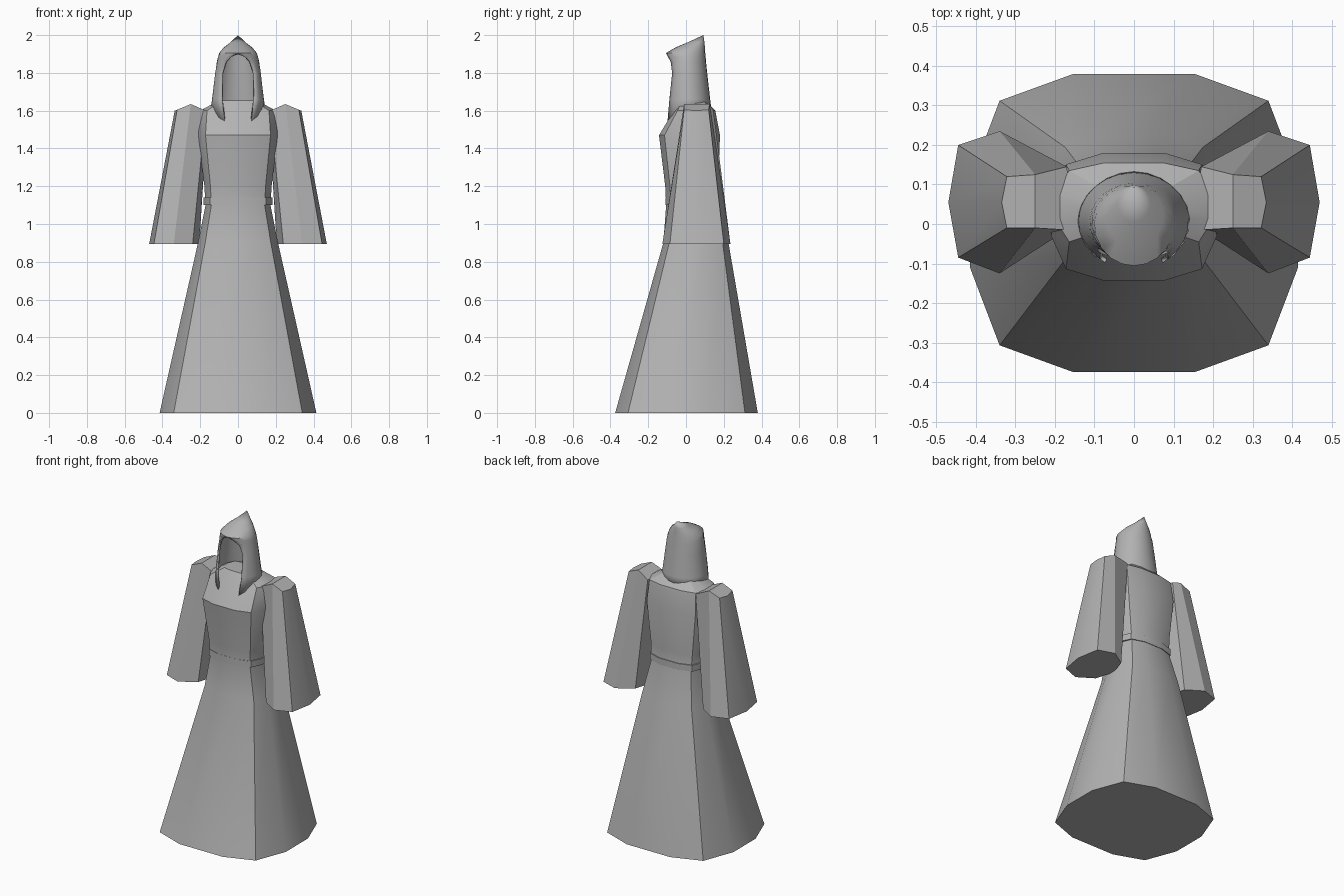
import bpy
import bmesh
from math import sin, cos, pi, radians

start_cube = bpy.data.objects.get("Cube")
if start_cube:
    bpy.data.objects.remove(start_cube, do_unlink=True)

cloth = bpy.data.materials.new("grey cloth")
cloth.use_nodes = True
grey = (0.45, 0.45, 0.45, 1)
cloth.diffuse_color = grey
cloth.node_tree.nodes["Principled BSDF"].inputs["Base Color"].default_value = grey


def finish(name, bm, angle, recalc=True):
    """Turn a bmesh into a named, shaded object."""
    if recalc:
        bmesh.ops.recalc_face_normals(bm, faces=bm.faces)
    mesh = bpy.data.meshes.new(name)
    bm.to_mesh(mesh)
    bm.free()
    mesh.materials.append(cloth)
    obj = bpy.data.objects.new(name, mesh)
    bpy.context.collection.objects.link(obj)
    bpy.ops.object.select_all(action="DESELECT")
    obj.select_set(True)
    bpy.context.view_layer.objects.active = obj
    bpy.ops.object.shade_smooth_by_angle(angle=radians(angle))
    return obj


def loft(bm, rows, closed=True):
    """Join successive rows of points with quads; returns the vertex rows."""
    verts = [[bm.verts.new(p) for p in row] for row in rows]
    count = len(rows[0])
    for low, high in zip(verts, verts[1:]):
        for i in range(count if closed else count - 1):
            j = (i + 1) % count
            bm.faces.new((low[i], low[j], high[j], high[i]))
    return verts


# Twelve-sided body section: width and front/back limits at a height
HALF_SECTION = ((0.37, -1), (0.82, -0.82), (1, -0.3),
                (1, 0.3), (0.82, 0.82), (0.37, 1))


def body_ring(z, width, front, back):
    middle, depth = (front + back) / 2, (back - front) / 2
    half = [(x * width, middle + y * depth, z) for x, y in HALF_SECTION]
    return half + [(-x, y, z) for x, y, z in reversed(half)]


# Gown: skirt, waist, bodice and sloping collar
bm = bmesh.new()
rings = loft(bm, [
    body_ring(0, 0.415, -0.375, 0.38),
    body_ring(0.9, 0.212, -0.12, 0.225),
    body_ring(1.1, 0.172, -0.105, 0.175),
    body_ring(1.2, 0.178, -0.11, 0.17),
    body_ring(1.47, 0.21, -0.143, 0.18),
    body_ring(1.6, 0.2, -0.065, 0.155),
    body_ring(1.655, 0.1, -0.03, 0.1),
])
bm.faces.new(rings[0])
bm.faces.new(rings[-1])
finish("gown", bm, 25)

# Belt: a thin band just proud of the waist
bm = bmesh.new()
rings = loft(bm, [body_ring(z, 0.182, -0.108, 0.178) for z in (1.1, 1.14)])
for ring in rings:
    bm.faces.new(ring)
finish("belt", bm, 25)

# Sleeves: eight-sided flares with a ridged shoulder cap
SHOULDER = ((0.335, 0.055, 1.6), (0.322, 0.12, 1.605), (0.25, 0.125, 1.635),
            (0.17, 0.145, 1.6), (0.16, 0.055, 1.6), (0.17, -0.015, 1.6),
            (0.25, -0.01, 1.635), (0.322, -0.01, 1.605))
CUFF = ((0.47, 0.055), (0.445, 0.2), (0.34, 0.235), (0.24, 0.17),
        (0.205, 0.055), (0.24, -0.06), (0.34, -0.125), (0.445, -0.085))
for side, name in ((1, "left_sleeve"), (-1, "right_sleeve")):
    bm = bmesh.new()
    cuff, top = loft(bm, [[(side * x, y, 0.895) for x, y in CUFF],
                          [(side * x, y, z) for x, y, z in SHOULDER]])
    bm.faces.new(cuff)
    for cap in ((7, 0, 1), (7, 1, 2, 6), (6, 2, 3, 5), (5, 3, 4)):
        bm.faces.new([top[i] for i in cap])
    finish(name, bm, 20)

# Hood: open-fronted wraps that close into a backward-leaning peak
STEPS = 20


def hood_ring(z, width, front, back, gap, droop=0):
    """Ring running from one edge of the face opening round to the other."""
    middle, depth = (front + back) / 2, (back - front) / 2
    row = []
    for i in range(STEPS + 1):
        a = radians(gap) + (2 * pi - 2 * radians(gap)) * i / STEPS
        dip = droop * max(0, cos(a)) / cos(radians(gap))
        row.append((width * sin(a), middle - depth * cos(a), z - dip))
    return row


bm = bmesh.new()
rows = loft(bm, [
    hood_ring(1.605, 0.145, -0.115, 0.135, 30, 0.065),
    hood_ring(1.66, 0.138, -0.115, 0.128, 39),
    hood_ring(1.8, 0.121, -0.105, 0.112, 45),
    hood_ring(1.86, 0.112, -0.1, 0.106, 35),
    hood_ring(1.885, 0.106, -0.102, 0.104, 20),
    hood_ring(1.905, 0.1, -0.106, 0.102, 0),
    hood_ring(1.935, 0.075, -0.055, 0.1, 0),
    hood_ring(1.96, 0.042, 0.005, 0.098, 0),
], closed=False)
peak = bm.verts.new((0, 0.092, 2))
for a, b in zip(rows[-1], rows[-1][1:]):
    bm.faces.new((a, b, peak))
bmesh.ops.remove_doubles(bm, verts=bm.verts, dist=0.0005)
hood = finish("hood", bm, 50)
lining = hood.modifiers.new("lining", "SOLIDIFY")
lining.thickness = 0.01
lining.offset = -1
